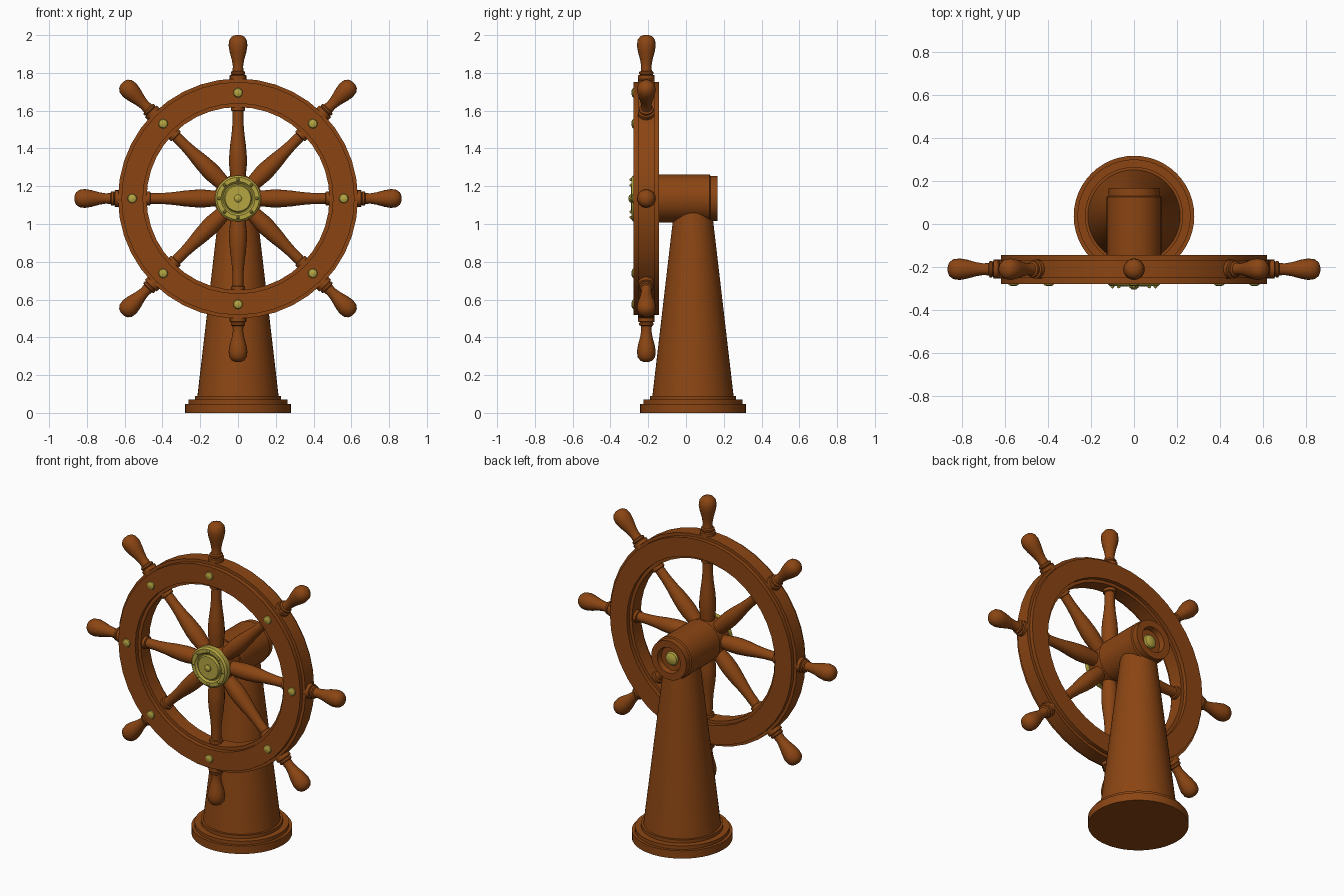
import bpy, bmesh, math
from mathutils import Matrix

if "Cube" in bpy.data.objects:
    bpy.data.objects.remove(bpy.data.objects["Cube"])

WHEEL_Y, WHEEL_Z = -0.21, 1.135
COLUMN_Y = 0.037


def material(name, rgb):
    m = bpy.data.materials.new(name)
    m.diffuse_color = (*rgb, 1)
    m.use_nodes = True
    m.node_tree.nodes["Principled BSDF"].inputs["Base Color"].default_value = m.diffuse_color
    return m


WOOD = material("brown wood", (0.258, 0.060, 0.0065))
BRASS = material("brass", (0.462, 0.381, 0.054))


def lathe(name, profile, matrix, mat, sides=32, closed=False):
    """Spin (radius, height) points round local z, then place with matrix."""
    bm = bmesh.new()
    rings = []
    for r, h in profile:
        rings.append([bm.verts.new((r * math.cos(2 * math.pi * i / sides),
                                    r * math.sin(2 * math.pi * i / sides), h))
                      for i in range(sides)])
    pairs = list(zip(rings, rings[1:]))
    if closed:
        pairs.append((rings[-1], rings[0]))
    for a, b in pairs:
        for i in range(sides):
            j = (i + 1) % sides
            bm.faces.new((a[i], a[j], b[j], b[i]))
    bmesh.ops.remove_doubles(bm, verts=bm.verts, dist=1e-5)
    bmesh.ops.recalc_face_normals(bm, faces=bm.faces)
    me = bpy.data.meshes.new(name)
    bm.to_mesh(me)
    bm.free()
    me.materials.append(mat)
    me.shade_smooth()
    me.set_sharp_from_angle(angle=math.radians(32))
    ob = bpy.data.objects.new(name, me)
    ob.matrix_world = matrix
    bpy.context.collection.objects.link(ob)
    return ob


def facing_front(x, y, z):
    return Matrix.Translation((x, y, z)) @ Matrix.Rotation(math.pi / 2, 4, 'X')


def facing_back(x, y, z):
    return Matrix.Translation((x, y, z)) @ Matrix.Rotation(-math.pi / 2, 4, 'X')


def dome(r, h):
    return [(0, -0.01), (r, -0.01), (r, 0), (r * 0.87, h * 0.5),
            (r * 0.5, h * 0.87), (0, h)]


# pedestal: stepped round base and tapered column
lathe("pedestal_base",
      [(0, 0), (0.28, 0), (0.28, 0.048), (0.263, 0.048), (0.263, 0.07),
       (0.228, 0.07), (0.228, 0.09), (0, 0.09)],
      Matrix.Translation((0, COLUMN_Y, 0)), WOOD, 48)
lathe("pedestal_column", [(0, 0.08), (0.216, 0.08), (0.097, 1.1), (0, 1.1)],
      Matrix.Translation((0, COLUMN_Y, 0)), WOOD, 48)

# barrel carrying the axle, with a recessed rear cap
lathe("axle_barrel",
      [(0, -0.27), (0.118, -0.27), (0.118, -0.15), (0.127, -0.15),
       (0.127, 0.125), (0.119, 0.13), (0.119, 0.167), (0.078, 0.167),
       (0.072, 0.135), (0, 0.135)],
      facing_back(0, 0, WHEEL_Z), WOOD, 40)
lathe("rear_axle_cap", dome(0.042, 0.02), facing_back(0, 0.135, WHEEL_Z), BRASS, 24)

# rim: wide middle ring with narrower face plates
lathe("wheel_rim",
      [(0.503, -0.066), (0.617, -0.066), (0.617, -0.042), (0.635, -0.042),
       (0.635, 0.042), (0.617, 0.042), (0.617, 0.068), (0.503, 0.068),
       (0.503, 0.042), (0.484, 0.042), (0.484, -0.042), (0.503, -0.042)],
      facing_front(0, WHEEL_Y, WHEEL_Z), WOOD, 40, closed=True)

# brass hub plate with raised edge, inner boss and centre bolt
lathe("hub_plate",
      [(0, -0.02), (0.122, -0.02), (0.122, 0.008), (0.112, 0.018),
       (0.09, 0.018), (0.08, 0.008), (0.074, 0.008), (0.068, 0.02),
       (0.02, 0.02), (0.02, 0.026), (0.012, 0.033), (0, 0.035)],
      facing_front(0, -0.27, WHEEL_Z), BRASS, 32)

# turned spokes, handles, rim studs and hub rivets, eight of each
SPOKE = [(0, 0.03), (0.036, 0.03), (0.041, 0.12), (0.047, 0.18), (0.047, 0.22),
         (0.042, 0.28), (0.034, 0.34), (0.029, 0.40), (0.028, 0.462),
         (0.037, 0.465), (0.037, 0.50), (0, 0.50)]
HANDLE = [(0, 0.60), (0.044, 0.60), (0.044, 0.652), (0.034, 0.655),
          (0.038, 0.66), (0.038, 0.67), (0.029, 0.675), (0.027, 0.70),
          (0.033, 0.735), (0.044, 0.775), (0.05, 0.81), (0.046, 0.84),
          (0.032, 0.858), (0.015, 0.865), (0, 0.866)]
for k in range(8):
    a = k * math.pi / 4
    s, c = math.sin(a), math.cos(a)
    radial = Matrix.Translation((0, WHEEL_Y, WHEEL_Z)) @ Matrix.Rotation(a, 4, 'Y')
    lathe(f"spoke_{k + 1}", SPOKE, radial, WOOD, 20)
    lathe(f"handle_{k + 1}", HANDLE, radial, WOOD, 20)
    lathe(f"rim_stud_{k + 1}", dome(0.025, 0.011),
          facing_front(0.56 * s, WHEEL_Y - 0.068, WHEEL_Z + 0.56 * c), BRASS, 16)
    lathe(f"hub_rivet_{k + 1}", dome(0.009, 0.011),
          facing_front(0.1 * s, -0.288, WHEEL_Z + 0.1 * c), BRASS, 10)
